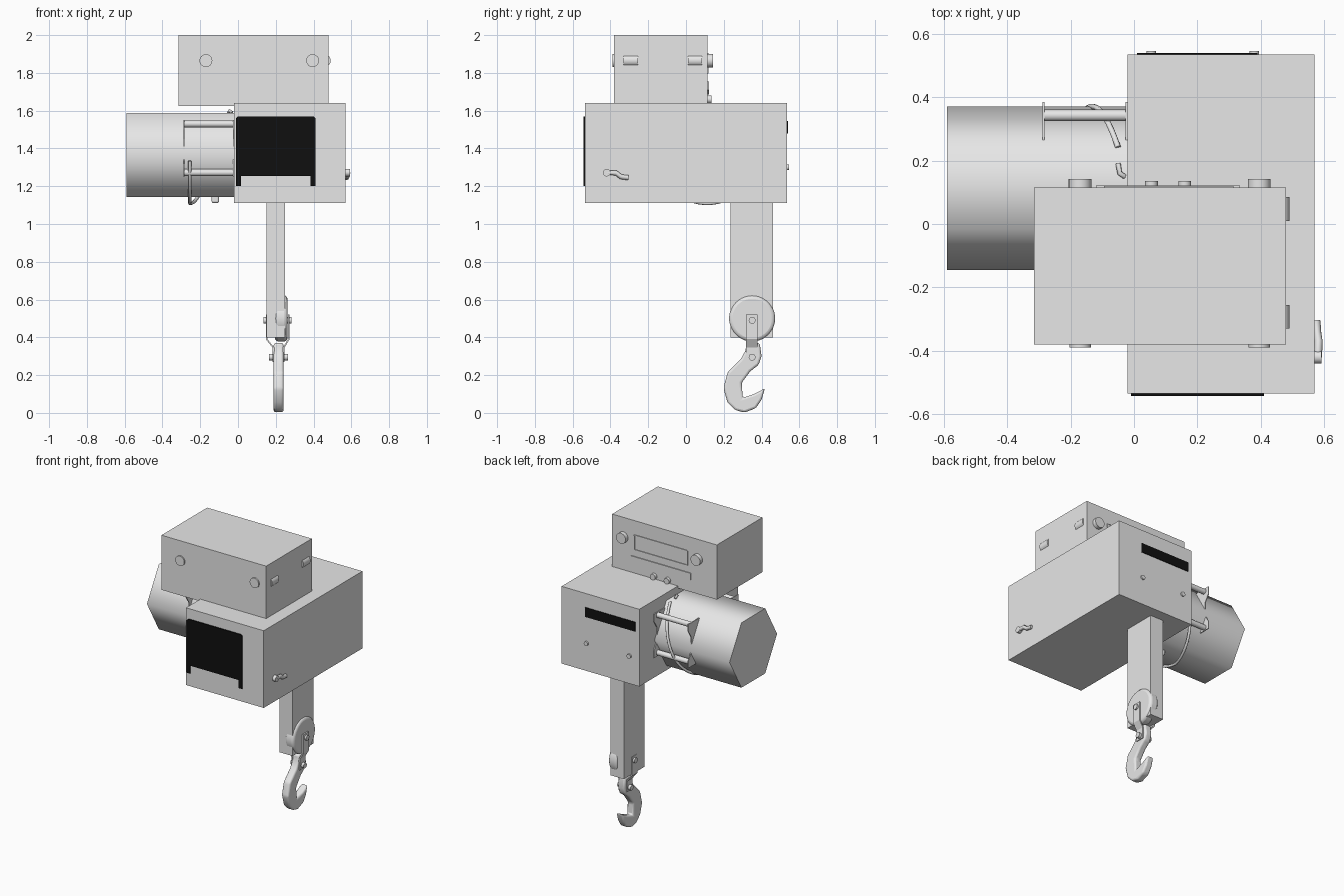
import bpy, bmesh, math
from mathutils import Vector

if "Cube" in bpy.data.objects:
    bpy.data.objects.remove(bpy.data.objects["Cube"], do_unlink=True)


def material(name, rgb):
    m = bpy.data.materials.new(name)
    m.use_nodes = True
    m.diffuse_color = (*rgb, 1)
    m.node_tree.nodes["Principled BSDF"].inputs["Base Color"].default_value = (*rgb, 1)
    return m


GREY = material("light grey", (0.8, 0.8, 0.8))
BLACK = material("black", (0.005, 0.005, 0.005))


def finish(name, bm, mat=GREY, smooth=None, bevel=0):
    bmesh.ops.recalc_face_normals(bm, faces=bm.faces)
    me = bpy.data.meshes.new(name)
    bm.to_mesh(me)
    bm.free()
    me.materials.append(mat)
    ob = bpy.data.objects.new(name, me)
    bpy.context.collection.objects.link(ob)
    if bevel:
        mod = ob.modifiers.new("soft edge", "BEVEL")
        mod.width, mod.segments, mod.limit_method = bevel, 3, "ANGLE"
    if smooth:
        bpy.ops.object.select_all(action="DESELECT")
        bpy.context.view_layer.objects.active = ob
        ob.select_set(True)
        bpy.ops.object.shade_smooth_by_angle(angle=math.radians(smooth))
    return ob


def prism(name, pts, axis, a, b, **kw):
    """Extrude a 2D outline along an axis; outline uses the other two axes in order."""
    def place(p, d):
        c = list(p)
        c.insert("xyz".index(axis), d)
        return c
    bm = bmesh.new()
    face = bm.faces.new([bm.verts.new(place(p, a)) for p in pts])
    ext = bmesh.ops.extrude_face_region(bm, geom=[face])
    moved = [v for v in ext["geom"] if isinstance(v, bmesh.types.BMVert)]
    bmesh.ops.translate(bm, verts=moved, vec=Vector(place((0, 0), b - a)))
    return finish(name, bm, **kw)


def box(name, x, y, z, **kw):
    rect = [(x[0], y[0]), (x[1], y[0]), (x[1], y[1]), (x[0], y[1])]
    return prism(name, rect, "z", *z, **kw)


def cyl(name, centre, r, axis, a, b, sides=24, smooth=40, **kw):
    ring = [(centre[0] + r * math.cos(t), centre[1] + r * math.sin(t))
            for t in (math.tau * i / sides for i in range(sides))]
    return prism(name, ring, axis, a, b, smooth=smooth, **kw)


def tube(name, pts, r):
    cu = bpy.data.curves.new(name, "CURVE")
    cu.dimensions, cu.bevel_depth, cu.bevel_resolution = "3D", r, 2
    cu.use_fill_caps = True
    sp = cu.splines.new("POLY")
    sp.points.add(len(pts) - 1)
    for p, co in zip(sp.points, pts):
        p.co = (*co, 1)
    cu.materials.append(GREY)
    ob = bpy.data.objects.new(name, cu)
    bpy.context.collection.objects.link(ob)


# Housings and drum
box("main_housing", (-0.02, 0.57), (-0.535, 0.535), (1.11, 1.64))
box("control_box", (-0.315, 0.48), (-0.38, 0.115), (1.625, 2.0))
DY, DZ = 0.1125, 1.365
cyl("drum", (DY, DZ), 0.2575, "x", -0.59, -0.02, sides=6, smooth=65)

# Black front cover with two legs
prism("front_cover", [(-0.01, 1.2), (0.015, 1.2), (0.015, 1.255), (0.385, 1.255),
                      (0.385, 1.2), (0.41, 1.2), (0.41, 1.56), (0.4, 1.57),
                      (0, 1.57), (-0.01, 1.56)], "y", -0.543, -0.534, mat=BLACK)

# Black vent and screws at the back of the housing
box("rear_vent", (0.01, 0.39), (0.53, 0.539), (1.48, 1.545), mat=BLACK)
for x in (0.055, 0.38):
    cyl("rear_screw", (x, 1.3), 0.015, "y", 0.53, 0.545)

# Round fittings on the control box
for x in (-0.17, 0.395):
    cyl("front_knob", (x, 1.865), 0.034, "y", -0.389, -0.37)
    cyl("rear_knob", (x, 1.865), 0.036, "y", 0.11, 0.142)
for y in (-0.33, 0.01):
    cyl("side_hinge", (0.458, 1.865), 0.033, "y", y, y + 0.075)
for x in (0.055, 0.16):
    cyl("rear_button", (x, 1.66), 0.02, "y", 0.11, 0.135)


# Raised frames on the rear control panel
def frame(name, x0, x1, z0, z1, t=0.008):
    for x in (x0, x1):
        box(name + "_side", (x - t / 2, x + t / 2), (0.11, 0.12), (z0, z1))
    for z in (z0, z1):
        box(name + "_rail", (x0, x1), (0.11, 0.12), (z - t / 2, z + t / 2))


frame("display_frame", -0.09, 0.31, 1.8, 1.9)
prism("button_panel", [(-0.08, 1.685), (0.3, 1.685), (0.335, 1.71), (0.335, 1.755),
                       (-0.12, 1.755), (-0.12, 1.71)], "y", 0.11, 0.121)

# Guide cages on both sides of the drum
for side in (1, -1):
    inner, outer = DY + side * 0.153, DY + side * 0.272
    for x in (-0.288, -0.027):
        prism("cage_plate", [(inner, 1.55), (outer, 1.55), (outer, 1.5), (DY + side * 0.24, 1.45),
                             (DY + side * 0.24, 1.35), (outer, 1.3), (outer, 1.25), (inner, 1.25)],
              "x", x, x + 0.006)
    for z in (1.53, 1.272):
        cyl("cage_rod", (DY + side * 0.23, z), 0.018, "x", -0.288, -0.02, sides=16)

# Rope wound under the drum
rope = []
for i in range(33):
    f = i / 32
    t = math.radians(187 + f * 233)
    x = -0.255 + 0.205 * max(0, (f - 0.35) / 0.65)
    rope.append((x, DY + 0.258 * math.cos(t), DZ + 0.256 * math.sin(t)))
tube("drum_rope", rope, 0.009)
tube("rope_clip", [(-0.03, 0.15, 1.59), (-0.045, 0.16, 1.6), (-0.05, 0.19, 1.59)], 0.008)
box("drum_foot", (-0.14, -0.1), (0.08, 0.14), (1.11, 1.16), bevel=0.012)

# Side latch
cyl("latch_pivot", (-0.42, 1.272), 0.02, "x", 0.56, 0.592)
tube("latch_lever", [(0.58, -0.42, 1.272), (0.582, -0.37, 1.27),
                     (0.578, -0.345, 1.25), (0.575, -0.305, 1.245)], 0.013)

# Hanging column with sheave
box("column", (0.15, 0.25), (0.235, 0.46), (0.4, 1.12))
cyl("sheave", (0.35, 0.5), 0.122, "x", 0.195, 0.262, sides=40, bevel=0.018)
cyl("sheave_pin", (0.35, 0.49), 0.018, "x", 0.135, 0.284)
cyl("hook_pin", (0.35, 0.295), 0.018, "x", 0.165, 0.265)

# Bent straps that carry the hook
MID = 0.215
for side, top in ((1, 0.058), (-1, 0.068)):
    line = [(top, 0.52), (top, 0.39), (0.032, 0.345), (0.032, 0.27)]
    outline = [(MID + side * d, z) for d, z in line]
    outline += [(MID + side * (d - 0.009), z) for d, z in reversed(line)]
    prism("hook_strap", outline, "y", 0.318, 0.378)

# Hook
prism("hook", [(0.32, 0.37), (0.315, 0.33), (0.29, 0.285), (0.22, 0.215), (0.198, 0.13),
               (0.22, 0.055), (0.26, 0.015), (0.31, 0.002), (0.37, 0.025), (0.4, 0.07),
               (0.418, 0.13), (0.36, 0.1), (0.3, 0.08), (0.295, 0.16), (0.34, 0.22),
               (0.385, 0.255), (0.4, 0.3), (0.39, 0.37)],
      "x", MID - 0.026, MID + 0.026, smooth=35, bevel=0.012)
